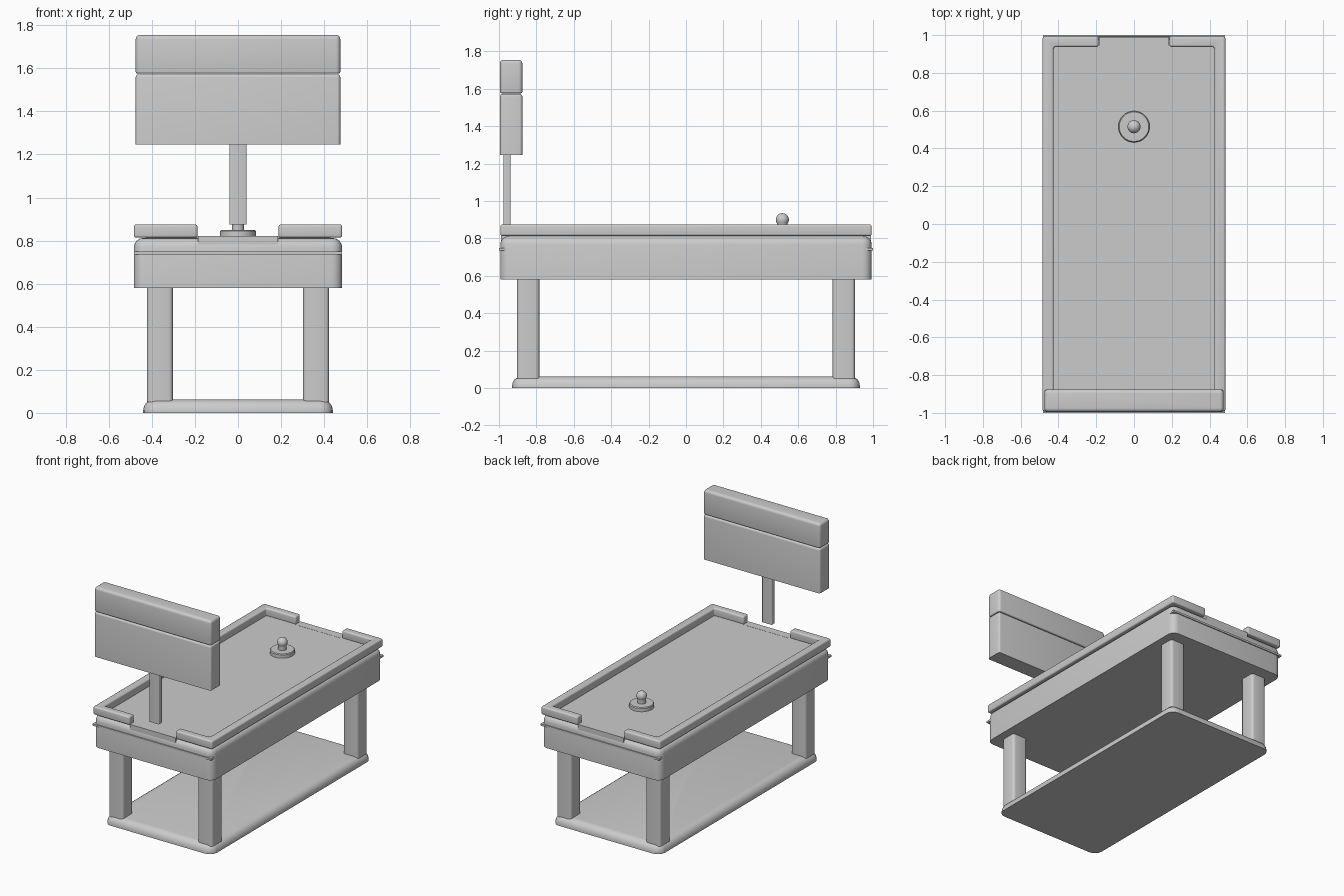
import bpy, bmesh, math
from mathutils import Matrix

if "Cube" in bpy.data.objects:
    bpy.data.objects.remove(bpy.data.objects["Cube"])

grey = bpy.data.materials.new("plain grey")
grey.diffuse_color = (0.6, 0.6, 0.6, 1)
grey.use_nodes = True
grey.node_tree.nodes["Principled BSDF"].inputs["Base Color"].default_value = grey.diffuse_color


def finish(name, bm):
    bmesh.ops.recalc_face_normals(bm, faces=bm.faces)
    me = bpy.data.meshes.new(name)
    bm.to_mesh(me)
    bm.free()
    me.materials.append(grey)
    ob = bpy.data.objects.new(name, me)
    bpy.context.collection.objects.link(ob)
    return ob


def bevel(bm, edges, r, seg=4):
    if r:
        bmesh.ops.bevel(bm, geom=edges, offset=r, segments=seg, profile=0.5,
                        affect='EDGES', clamp_overlap=True)


def prism(name, outline, z0, z1, side=0, top=0, bottom=0):
    """Extruded outline with rounded upright edges, top rim and bottom rim."""
    bm = bmesh.new()
    f = bm.faces.new([bm.verts.new((x, y, z0)) for x, y in outline])
    ext = bmesh.ops.extrude_face_region(bm, geom=[f])["geom"]
    for v in ext:
        if isinstance(v, bmesh.types.BMVert):
            v.co.z = z1
    bevel(bm, [e for e in bm.edges
               if abs(e.verts[0].co.z - e.verts[1].co.z) > 1e-4], side)
    for z, r in ((z1, top), (z0, bottom)):
        bevel(bm, [e for e in bm.edges
                   if all(abs(v.co.z - z) < 1e-5 for v in e.verts)], r)
    return finish(name, bm)


def box(name, x0, x1, y0, y1, z0, z1, **k):
    return prism(name, [(x0, y0), (x1, y0), (x1, y1), (x0, y1)], z0, z1, **k)


# base plate, legs and table body
box("base_plate", -.44, .44, -.93, .93, 0, .062, side=.06, top=.05)
for sx in (-1, 1):
    for sy in (-1, 1):
        xs = sorted((sx * .302, sx * .423))
        ys = sorted((sy * .784, sy * .904))
        box("leg", *xs, *ys, .05, .6, side=.02)
box("table_body", -.484, .484, -.993, .993, .58, .812, side=.05, top=.045)
box("playing_surface", -.43, .43, -.945, .945, .79, .82)

# U-shaped rails, one for each long side, leaving the goal gaps open
for sx in (-1, 1):
    u = [(.188, -.993), (.484, -.993), (.484, .993), (.188, .993),
         (.188, .937), (.425, .937), (.425, -.937), (.188, -.937)]
    prism("side_rail", [(sx * x, y) for x, y in u], .814, .875,
          side=.012, top=.015, bottom=.01)

# goal sills and thin trim strips at both ends
for sy in (-1, 1):
    box("goal_sill", -.186, .186, *sorted((sy * .93, sy * .99)), .76, .821)
    box("end_trim", -.482, .482, *sorted((sy * .96, sy * 1.0)), .736, .75)

# scoreboard on its post
box("scoreboard_post", -.04, .04, -.976, -.938, .875, 1.26, side=.006)
box("scoreboard_lower", -.475, .475, -.995, -.875, 1.245, 1.572,
    side=.015, top=.014)
box("scoreboard_upper", -.475, .475, -.995, -.875, 1.576, 1.755,
    side=.02, top=.02, bottom=.008)

# mallet: disc, neck and round knob, turned from one profile
prof = [(0, .818), (.083, .818), (.083, .844), (.078, .85), (.028, .85), (.028, .876)]
prof += [(.035 * math.cos(a), .9 + .035 * math.sin(a))
         for a in [math.radians(-36 + 14 * i) for i in range(9)]] + [(0, .935)]
bm = bmesh.new()
vs = [bm.verts.new((r, 0, z)) for r, z in prof]
es = [bm.edges.new(p) for p in zip(vs, vs[1:])]
bmesh.ops.spin(bm, geom=vs + es, cent=(0, 0, 0), axis=(0, 0, 1),
               angle=math.tau, steps=32, use_duplicate=False)
bmesh.ops.remove_doubles(bm, verts=bm.verts, dist=1e-5)
bmesh.ops.transform(bm, matrix=Matrix.Translation((0, .515, 0)), verts=bm.verts)
finish("mallet", bm)

# smooth rounded edges, keep hard corners
for ob in bpy.context.collection.objects:
    ob.select_set(True)
    bpy.context.view_layer.objects.active = ob
bpy.ops.object.shade_smooth_by_angle(angle=math.radians(35))
